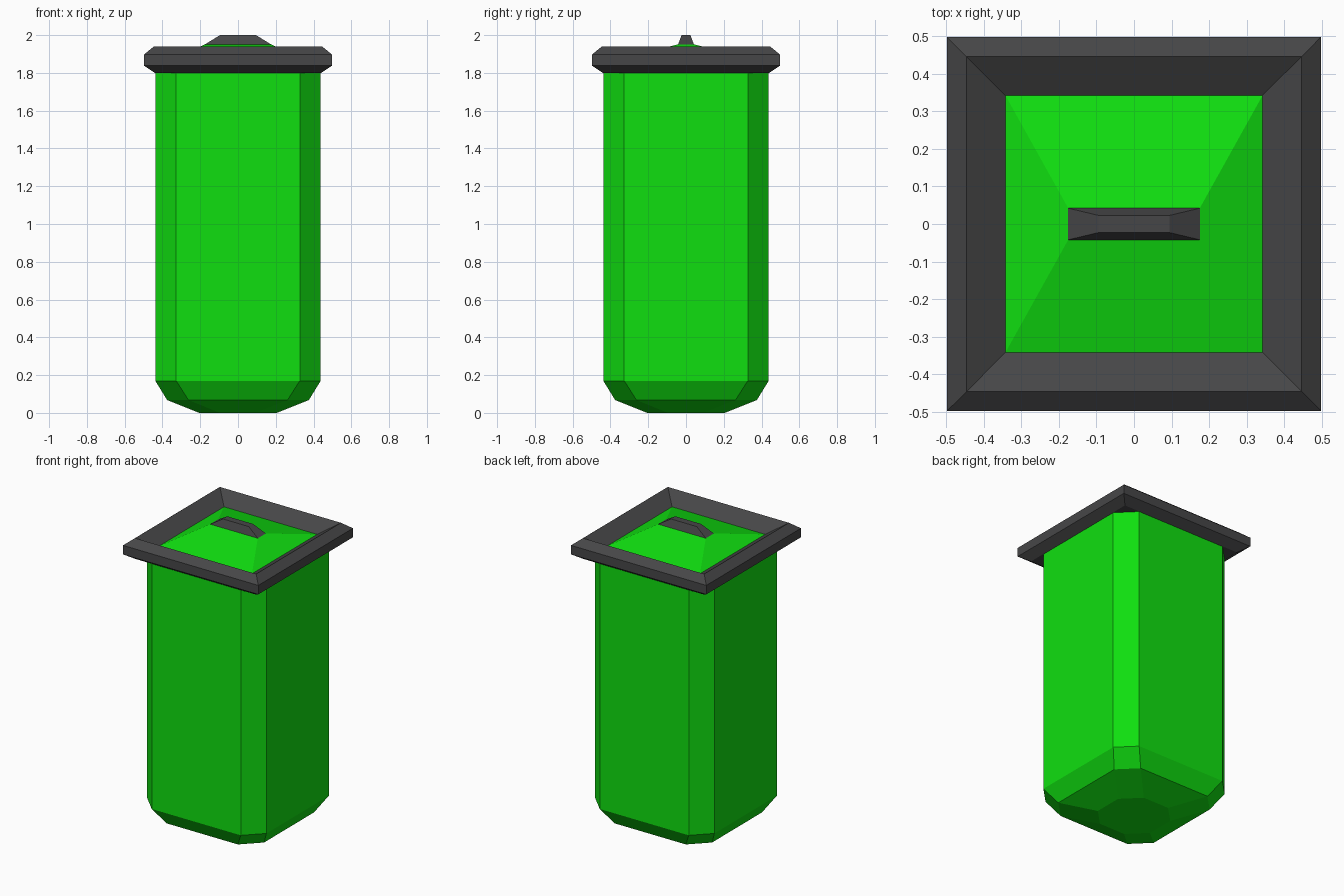
import bpy
import bmesh

cube = bpy.data.objects.get("Cube")
if cube:
    bpy.data.objects.remove(cube, do_unlink=True)


def make_material(name, color):
    mat = bpy.data.materials.new(name)
    mat.use_nodes = True
    mat.diffuse_color = color
    mat.node_tree.nodes["Principled BSDF"].inputs["Base Color"].default_value = color
    return mat


green = make_material("bright green", (0.005, 0.74, 0.005, 1))
grey = make_material("dark grey", (0.062, 0.062, 0.064, 1))


def rectangle(hx, hy):
    return [(-hx, -hy), (hx, -hy), (hx, hy), (-hx, hy)]


def octagon(half, flat):
    corner = [(half, -flat), (half, flat), (flat, half), (-flat, half)]
    return corner + [(-x, -y) for x, y in corner]


def loft(name, sections, mat, cap_bottom=True, cap_top=True):
    """Join a stack of (outline, height) sections into one flat-shaded part."""
    bm = bmesh.new()
    rings = [[bm.verts.new((x, y, z)) for x, y in outline] for outline, z in sections]
    for low, high in zip(rings, rings[1:]):
        for i in range(len(low)):
            j = (i + 1) % len(low)
            bm.faces.new((low[i], low[j], high[j], high[i]))
    if cap_bottom:
        bm.faces.new(rings[0][::-1])
    if cap_top:
        bm.faces.new(rings[-1])
    mesh = bpy.data.meshes.new(name)
    bm.to_mesh(mesh)
    bm.free()
    mesh.materials.append(mat)
    obj = bpy.data.objects.new(name, mesh)
    bpy.context.collection.objects.link(obj)
    return obj


# Bin body with chamfered corners and a tapered foot
body_profile = [(0.205, 0.095, 0), (0.375, 0.262, 0.068), (0.438, 0.327, 0.17), (0.438, 0.327, 1.81)]
loft("bin_body", [(octagon(h, f), z) for h, f, z in body_profile], green, cap_top=False)

# Square lid rim, bevelled outside and sloping down inside
rim_profile = [(0.44, 1.8), (0.497, 1.838), (0.497, 1.898), (0.445, 1.94), (0.342, 1.875)]
loft("lid_rim", [(rectangle(h, h), z) for h, z in rim_profile], grey, cap_top=False)

# Raised lid panel
loft("lid_panel", [(rectangle(0.342, 0.342), 1.875), (rectangle(0.175, 0.042), 1.951)],
     green, cap_bottom=False)

# Tapered handle
loft("lid_handle", [(rectangle(0.175, 0.042), 1.951), (rectangle(0.095, 0.023), 2.0)],
     grey, cap_bottom=False)
